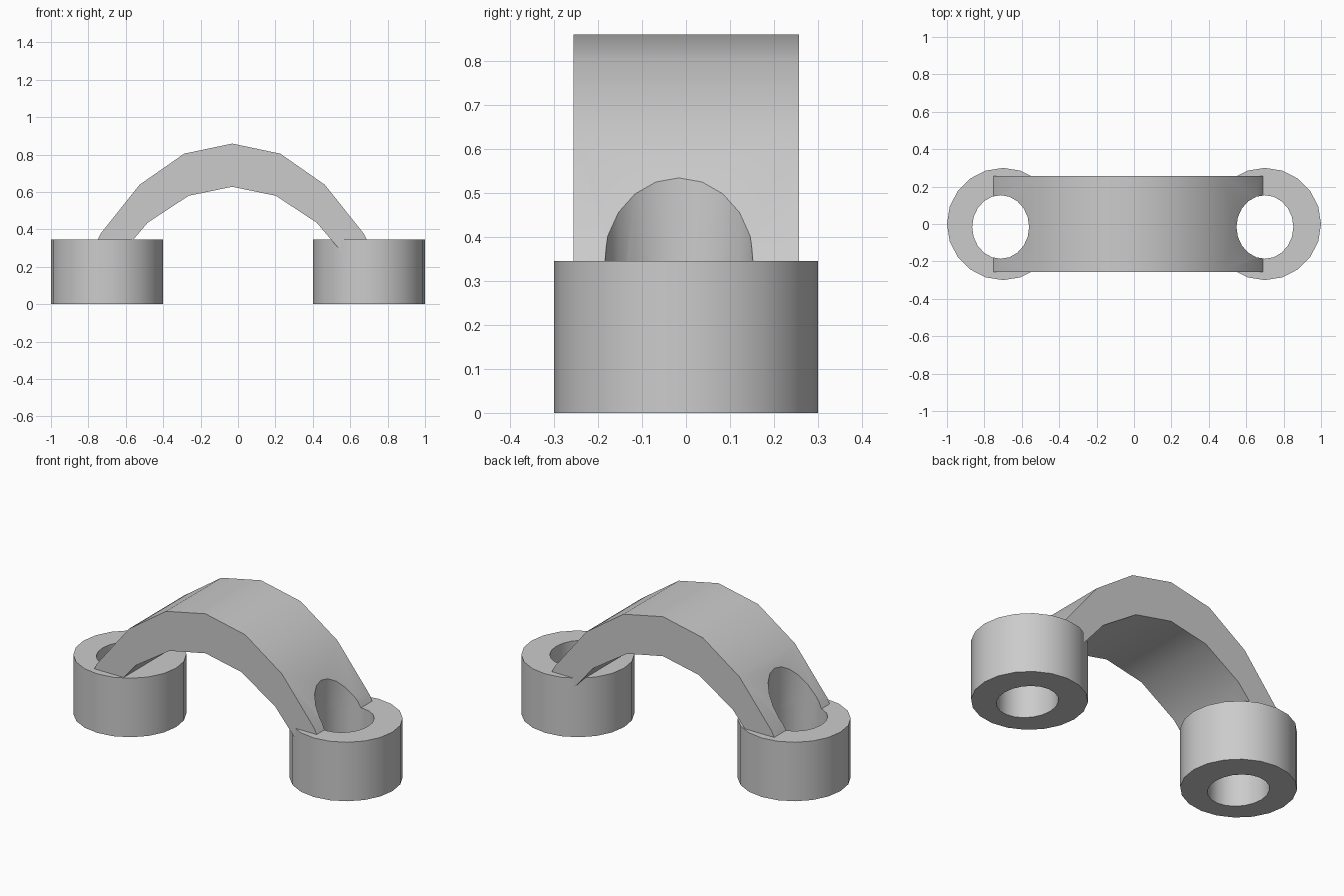
import bpy
import bmesh
from mathutils import Matrix

cube = bpy.data.objects.get("Cube")
if cube:
    bpy.data.objects.remove(cube, do_unlink=True)

grey = bpy.data.materials.new("plain grey")
grey.use_nodes = True
grey.diffuse_color = (0.6, 0.6, 0.6, 1)
grey.node_tree.nodes["Principled BSDF"].inputs["Base Color"].default_value = (0.6, 0.6, 0.6, 1)


def add_object(name, bm):
    bmesh.ops.recalc_face_normals(bm, faces=bm.faces)
    mesh = bpy.data.meshes.new(name)
    bm.to_mesh(mesh)
    bm.free()
    mesh.materials.append(grey)
    obj = bpy.data.objects.new(name, mesh)
    bpy.context.collection.objects.link(obj)
    return obj


def cylinder(name, x, y, rx, ry, z0, z1):
    """Twenty-sided upright cylinder with a corner on the x axis."""
    bm = bmesh.new()
    bmesh.ops.create_cone(bm, cap_ends=True, segments=20, radius1=1, radius2=1, depth=1)
    place = Matrix.Translation((x, y, (z0 + z1) / 2))
    bm.transform(place @ Matrix.Diagonal((rx, ry, z1 - z0, 1)))
    return add_object(name, bm)


def finish(obj, cutters):
    """Bore the holes, then smooth the shallow angles."""
    bpy.ops.object.select_all(action='DESELECT')
    obj.select_set(True)
    bpy.context.view_layer.objects.active = obj
    for cutter in cutters:
        mod = obj.modifiers.new("bore", 'BOOLEAN')
        mod.operation = 'DIFFERENCE'
        mod.solver = 'EXACT'
        mod.object = cutter
        bpy.ops.object.modifier_apply(modifier=mod.name)
    bpy.ops.object.shade_smooth_by_angle()


# Bore cutters, slightly oval and off centre
bores = [cylinder("bore_cutter", x, -0.016, 0.152, 0.17, -0.2, 1.2)
         for x in (-0.713, 0.70)]

# Ring-shaped feet
for side, x, bore in (("right", -0.7, bores[0]), ("left", 0.7, bores[1])):
    finish(cylinder(side + "_ring_foot", x, 0, 0.3, 0.3, 0, 0.345), [bore])

# Arched strap: half profiles mirrored about its own middle
MID = -0.031
outer = [(0, 0.859), (0.257, 0.805), (0.495, 0.639), (0.704, 0.377), (0.79, 0.2)]
inner = [(0, 0.628), (0.233, 0.58), (0.452, 0.436), (0.64, 0.215)]


def full(half):
    return [(MID - x, z) for x, z in reversed(half[1:])] + [(MID + x, z) for x, z in half]


bm = bmesh.new()
profile = full(outer) + full(inner)[::-1]
face = bm.faces.new([bm.verts.new((x, -0.256, z)) for x, z in profile])
ext = bmesh.ops.extrude_face_region(bm, geom=[face])
moved = [v for v in ext["geom"] if isinstance(v, bmesh.types.BMVert)]
bmesh.ops.translate(bm, verts=moved, vec=(0, 0.513, 0))
finish(add_object("arched_strap", bm), bores)

for bore in bores:
    bpy.data.objects.remove(bore, do_unlink=True)
